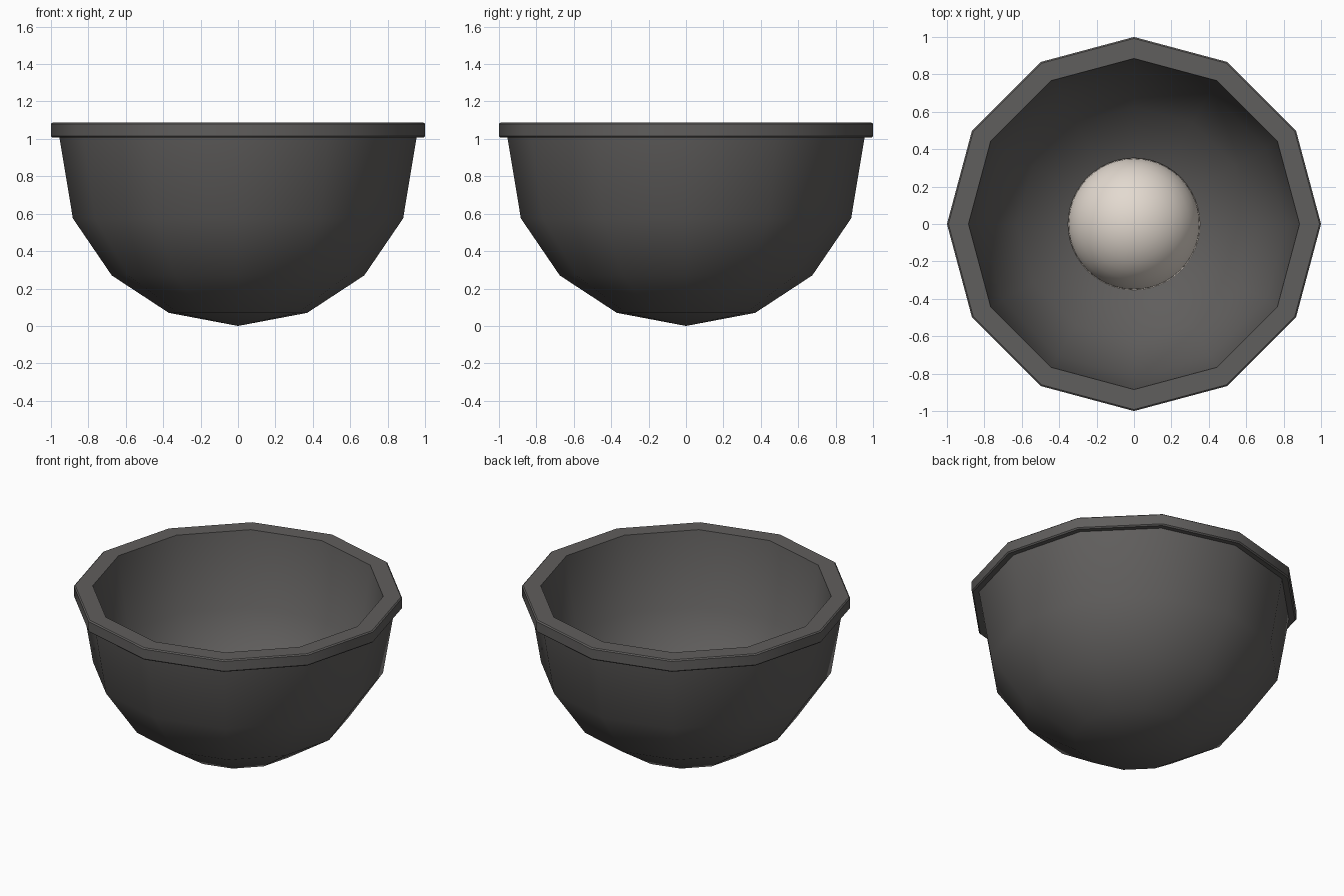
import bpy
import bmesh
import math

if "Cube" in bpy.data.objects:
    bpy.data.objects.remove(bpy.data.objects["Cube"])


def material(name, rgb):
    m = bpy.data.materials.new(name)
    m.diffuse_color = (*rgb, 1.0)
    m.use_nodes = True
    m.node_tree.nodes["Principled BSDF"].inputs["Base Color"].default_value = m.diffuse_color
    return m


def lathe(name, profile, sides, mat, angle=40):
    """Revolve (radius, height) points around z; radius 0 becomes a pole."""
    bm = bmesh.new()
    rings = []
    for r, z in profile:
        n = sides if r > 0 else 1
        rings.append([bm.verts.new((r * math.cos(2 * math.pi * i / sides),
                                    r * math.sin(2 * math.pi * i / sides), z))
                      for i in range(n)])
    for a, b in zip(rings, rings[1:]):
        for i in range(sides):
            j = (i + 1) % sides
            if len(a) == 1:
                bm.faces.new((a[0], b[j], b[i]))
            elif len(b) == 1:
                bm.faces.new((a[i], a[j], b[0]))
            else:
                bm.faces.new((a[i], a[j], b[j], b[i]))
    bmesh.ops.recalc_face_normals(bm, faces=bm.faces)
    mesh = bpy.data.meshes.new(name)
    bm.to_mesh(mesh)
    bm.free()
    obj = bpy.data.objects.new(name, mesh)
    bpy.context.collection.objects.link(obj)
    mesh.materials.append(mat)
    bpy.ops.object.select_all(action='DESELECT')
    obj.select_set(True)
    bpy.context.view_layer.objects.active = obj
    bpy.ops.object.shade_smooth_by_angle(angle=math.radians(angle))
    return obj


dark = material("dark grey", (0.117, 0.112, 0.109))
cream = material("cream", (0.77, 0.70, 0.63))

# Twelve-sided bowl: outside, overhanging rim, then inside wall
lathe("bowl", [
    (0, 0), (0.37, 0.07), (0.675, 0.27), (0.883, 0.575), (0.955, 1.01),
    (0.992, 1.007), (1.0, 1.015), (1.0, 1.08), (0.992, 1.087),
    (0.885, 1.087), (0.815, 0.6), (0.625, 0.325), (0.34, 0.145), (0, 0.08),
], 12, dark)

# Smooth domed ball with a shallow underside resting in the bowl
R, C = 0.355, 0.2
dome = [(R * math.cos(t), C + R * math.sin(t))
        for t in (math.radians(90 * k / 8) for k in range(8))]
lathe("ball", [(0, 0.1), (0.25, 0.14)] + dome + [(0, C + R)], 48, cream, 89)
